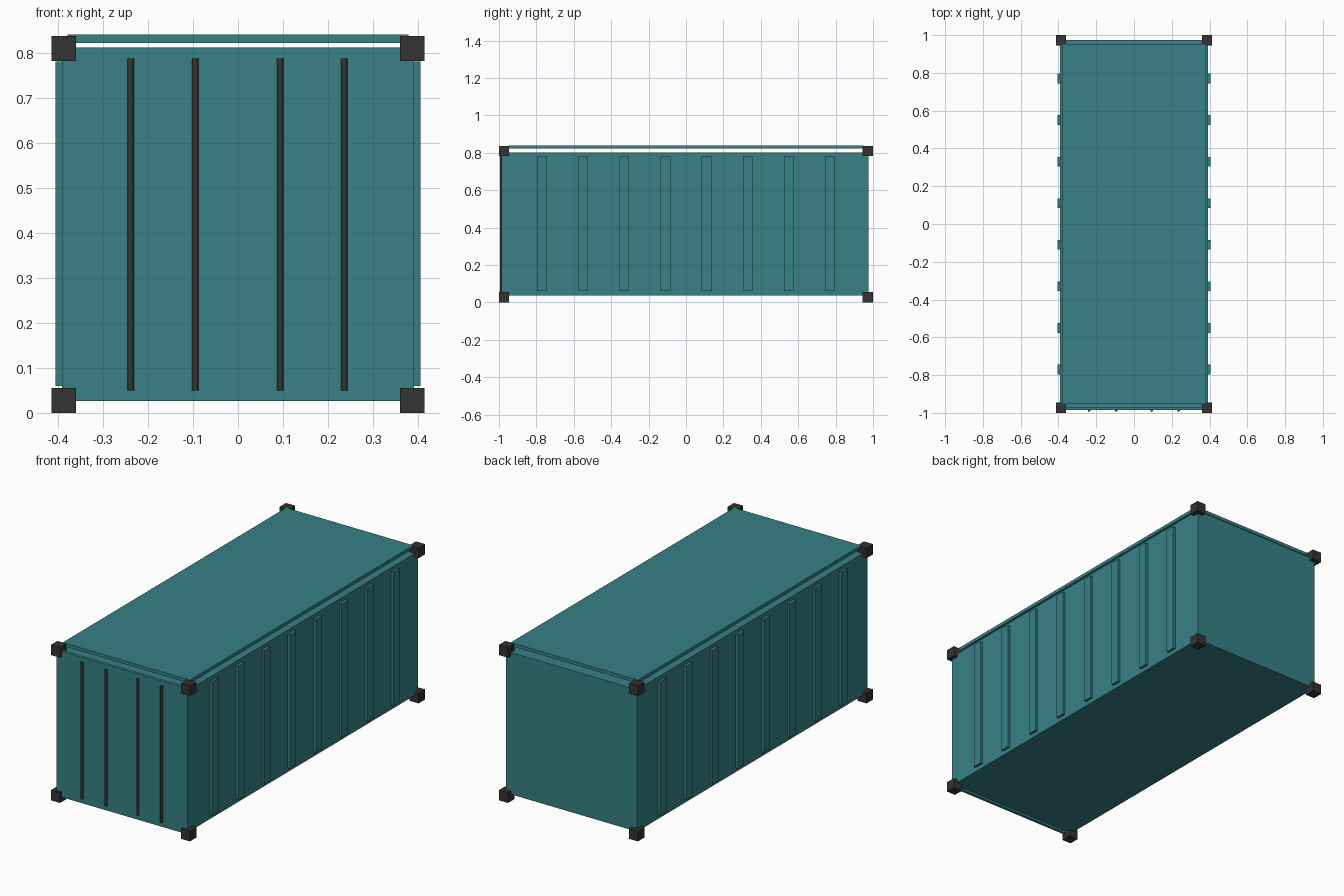
import bpy
import bmesh
from mathutils import Matrix

default = bpy.data.objects.get("Cube")
if default:
    bpy.data.objects.remove(default, do_unlink=True)


def make_material(name, rgb):
    mat = bpy.data.materials.new(name)
    mat.use_nodes = True
    color = (*rgb, 1)
    mat.diffuse_color = color
    bsdf = next(n for n in mat.node_tree.nodes if n.type == 'BSDF_PRINCIPLED')
    bsdf.inputs["Base Color"].default_value = color
    return mat


teal = make_material("teal paint", (0.038, 0.22, 0.24))
dark = make_material("dark steel", (0.034, 0.034, 0.034))


def link(name, bm, mat):
    mesh = bpy.data.meshes.new(name)
    bm.to_mesh(mesh)
    bm.free()
    mesh.materials.append(mat)
    obj = bpy.data.objects.new(name, mesh)
    bpy.context.collection.objects.link(obj)
    return obj


def box(name, low, high, mat):
    """Box between two opposite corners."""
    bm = bmesh.new()
    size = [b - a for a, b in zip(low, high)]
    mid = [(a + b) / 2 for a, b in zip(low, high)]
    bmesh.ops.create_cube(bm, size=1, matrix=Matrix.LocRotScale(mid, None, size))
    return link(name, bm, mat)


def rod(name, x, y, z0, z1, radius, mat):
    """Upright round rod, smooth sided."""
    bm = bmesh.new()
    bmesh.ops.create_cone(bm, cap_ends=True, segments=12, radius1=radius,
                          radius2=radius, depth=z1 - z0,
                          matrix=Matrix.Translation((x, y, (z0 + z1) / 2)))
    for face in bm.faces:
        face.smooth = len(face.verts) == 4
    for edge in bm.edges:
        edge.smooth = all(f.smooth for f in edge.link_faces)
    return link(name, bm, mat)


# Main shell, door panel and raised roof sheet
box("body", (-0.391, -0.975, 0.037), (0.391, 0.975, 0.801), teal)
box("door_panel", (-0.391, -0.986, 0.026), (0.391, -0.97, 0.811), teal)
box("roof", (-0.379, -0.95, 0.822), (0.379, 0.95, 0.84), teal)

# Eight upright ribs on each long side
for side, sx in (("left", 1), ("right", -1)):
    for i in range(8):
        y = -0.77 + i * 0.22
        xs = sorted((sx * 0.38, sx * 0.405))
        box(f"{side}_rib_{i + 1}", (xs[0], y - 0.026, 0.06),
            (xs[1], y + 0.026, 0.78), teal)

# Corner castings
for side, sx in (("left", 1), ("right", -1)):
    for end, sy in (("front", -1), ("back", 1)):
        for level, z in (("lower", 0), ("upper", 0.782)):
            xs = sorted((sx * 0.36, sx * 0.414))
            ys = sorted((sy * 0.945, sy))
            box(f"{end}_{side}_{level}_corner", (xs[0], ys[0], z),
                (xs[1], ys[1], z + 0.055), dark)

# Door locking rods
for i, x in enumerate((-0.238, -0.095, 0.094, 0.236)):
    rod(f"lock_rod_{i + 1}", x, -0.987, 0.05, 0.787, 0.007, dark)
